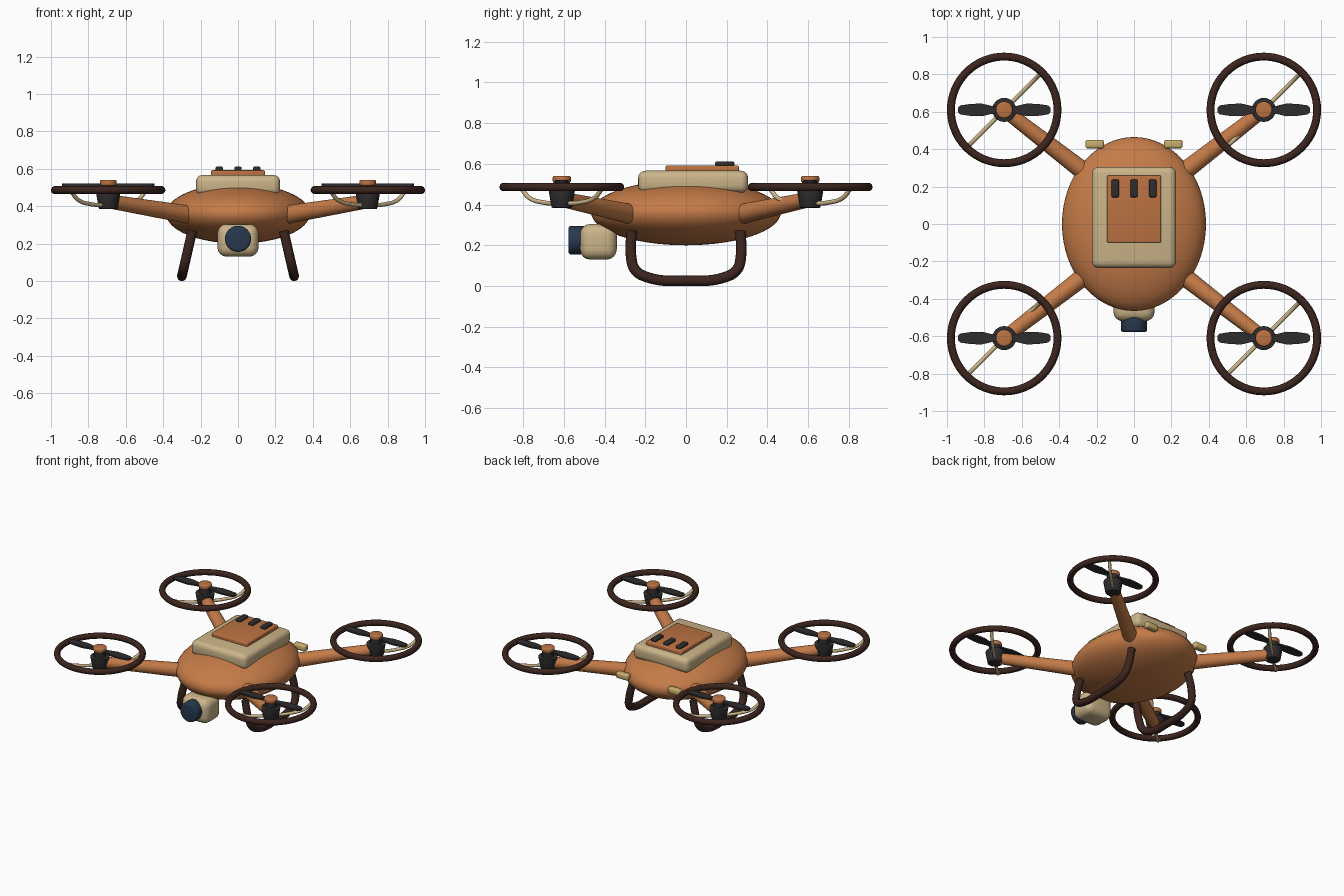
import bpy, bmesh, math
from mathutils import Vector

cube = bpy.data.objects.get("Cube")
if cube:
    bpy.data.objects.remove(cube, do_unlink=True)


def material(name, rgb):
    m = bpy.data.materials.new(name)
    m.use_nodes = True
    m.diffuse_color = (*rgb, 1)
    bsdf = m.node_tree.nodes["Principled BSDF"]
    bsdf.inputs["Base Color"].default_value = (*rgb, 1)
    bsdf.inputs["Roughness"].default_value = 0.6
    return m


ORANGE = material("copper orange", (0.56, 0.2, 0.065))
RUST = material("hatch orange", (0.5, 0.17, 0.055))
CREAM = material("cream", (0.6, 0.46, 0.25))
GOLD = material("lamp gold", (0.58, 0.42, 0.15))
BROWN = material("dark brown", (0.045, 0.018, 0.013))
BLACK = material("charcoal", (0.028, 0.025, 0.026))
NAVY = material("lens navy", (0.02, 0.04, 0.075))


def finish(name, mat, bevel=0, segments=4):
    """Name, colour, bevel and smooth the active object."""
    ob = bpy.context.object
    ob.name = name
    ob.data.materials.clear()
    ob.data.materials.append(mat)
    bpy.ops.object.transform_apply(location=False, rotation=False, scale=True)
    if bevel:
        mod = ob.modifiers.new("rounding", 'BEVEL')
        mod.width, mod.segments = bevel, segments
        mod.limit_method = 'ANGLE'
        bpy.ops.object.modifier_apply(modifier=mod.name)
    bpy.ops.object.shade_smooth_by_angle(angle=math.radians(40))
    return ob


def box(name, mat, loc, size, bevel):
    bpy.ops.mesh.primitive_cube_add(size=1, location=loc)
    bpy.context.object.scale = size
    return finish(name, mat, bevel)


def rod(name, mat, start, end, r1, r2, bevel=0):
    """Round, optionally tapered, bar between two points."""
    a, b = Vector(start), Vector(end)
    bpy.ops.mesh.primitive_cone_add(vertices=32, radius1=r1, radius2=r2,
                                    depth=(b - a).length, location=(a + b) / 2)
    bpy.context.object.rotation_euler = (b - a).to_track_quat('Z', 'Y').to_euler()
    return finish(name, mat, bevel, 3)


def tube(name, mat, points, radius):
    """Smooth round tube through the points."""
    cu = bpy.data.curves.new(name, 'CURVE')
    cu.dimensions = '3D'
    cu.bevel_depth, cu.bevel_resolution = radius, 4
    cu.resolution_u, cu.use_fill_caps = 8, True
    sp = cu.splines.new('BEZIER')
    sp.bezier_points.add(len(points) - 1)
    for bp, p in zip(sp.bezier_points, points):
        bp.co = p
        bp.handle_left_type = bp.handle_right_type = 'AUTO'
    ob = bpy.data.objects.new(name, cu)
    bpy.context.collection.objects.link(ob)
    bpy.ops.object.select_all(action='DESELECT')
    ob.select_set(True)
    bpy.context.view_layer.objects.active = ob
    bpy.ops.object.convert(target='MESH')
    return finish(name, mat)


def propeller(name, mat, loc):
    """Two flat blades in one outline, thickened."""
    half = [(0.02, 0.014), (0.07, 0.022), (0.12, 0.034), (0.18, 0.032),
            (0.235, 0.024), (0.247, 0.012)]
    side = [(-x, y) for x, y in reversed(half)] + half
    outline = side + [(x, -y) for x, y in reversed(side)]
    bm = bmesh.new()
    face = bm.faces.new([bm.verts.new((x, y, 0.006)) for x, y in outline])
    grown = bmesh.ops.extrude_face_region(bm, geom=[face])["geom"]
    for v in grown:
        if isinstance(v, bmesh.types.BMVert):
            v.co.z = -0.006
    bmesh.ops.recalc_face_normals(bm, faces=bm.faces)
    me = bpy.data.meshes.new(name)
    bm.to_mesh(me)
    bm.free()
    ob = bpy.data.objects.new(name, me)
    ob.location = loc
    bpy.context.collection.objects.link(ob)
    me.materials.append(mat)


# Body
bpy.ops.mesh.primitive_uv_sphere_add(segments=64, ring_count=32, radius=1,
                                     location=(0, 0, 0.36))
bpy.context.object.scale = (0.385, 0.465, 0.16)
finish("body", ORANGE)

# Top deck, hatch and vents
box("top_deck", CREAM, (0, 0.035, 0.512), (0.45, 0.54, 0.108), 0.035)
box("hatch", RUST, (0, 0.08, 0.573), (0.29, 0.36, 0.038), 0.008)
for i, x in enumerate((-0.1, 0, 0.1)):
    box(f"vent_{i + 1}", BLACK, (x, 0.19, 0.6), (0.04, 0.095, 0.022), 0.008)

# Camera
box("camera_housing", CREAM, (0, -0.43, 0.217), (0.22, 0.18, 0.175), 0.05)
rod("camera_lens", NAVY, (0, -0.49, 0.225), (0, -0.577, 0.225), 0.07, 0.07, 0.012)

for side, sx in (("left", 1), ("right", -1)):
    # Landing skid
    skid = [(-0.267, 0.268), (-0.27, 0.15), (-0.25, 0.08), (-0.19, 0.043)]
    path = skid + [(0, 0.026)] + [(-y, z) for y, z in reversed(skid)]
    tube(f"{side}_skid", BROWN,
         [(sx * (0.306 - 0.23 * z), y, z) for y, z in path], 0.026)
    # Rear lamp
    box(f"{side}_rear_lamp", GOLD, (sx * 0.21, 0.427, 0.385), (0.1, 0.046, 0.045), 0.014)

    for end, sy in (("front", -1), ("rear", 1)):
        tag = f"{end}_{side}"
        x, y = sx * 0.694, sy * 0.61
        # Arm
        rod(f"{tag}_arm", ORANGE, (sx * 0.2, sy * 0.228, 0.344),
            (x, y, 0.426), 0.051, 0.037)
        # Motor, hub and cap
        rod(f"{tag}_motor", BLACK, (x, y, 0.384), (x, y, 0.472), 0.05, 0.065, 0.006)
        rod(f"{tag}_hub", BLACK, (x, y, 0.46), (x, y, 0.525), 0.04, 0.04)
        rod(f"{tag}_cap", RUST, (x, y, 0.508), (x, y, 0.541), 0.045, 0.045, 0.01)
        propeller(f"{tag}_propeller", BLACK, (x, y, 0.514))
        # Guard ring and its two curved stays
        bpy.ops.mesh.primitive_torus_add(major_radius=0.285, minor_radius=0.021,
                                         major_segments=64, minor_segments=14,
                                         location=(x, y, 0.486))
        finish(f"{tag}_guard", BROWN)
        for n, d in (("outer", 1), ("inner", -1)):
            stay = [(0.02, 0.405), (0.09, 0.41), (0.16, 0.433), (0.198, 0.478)]
            tube(f"{tag}_{n}_stay", CREAM,
                 [(x + d * r, y + d * r, z) for r, z in stay], 0.011)
